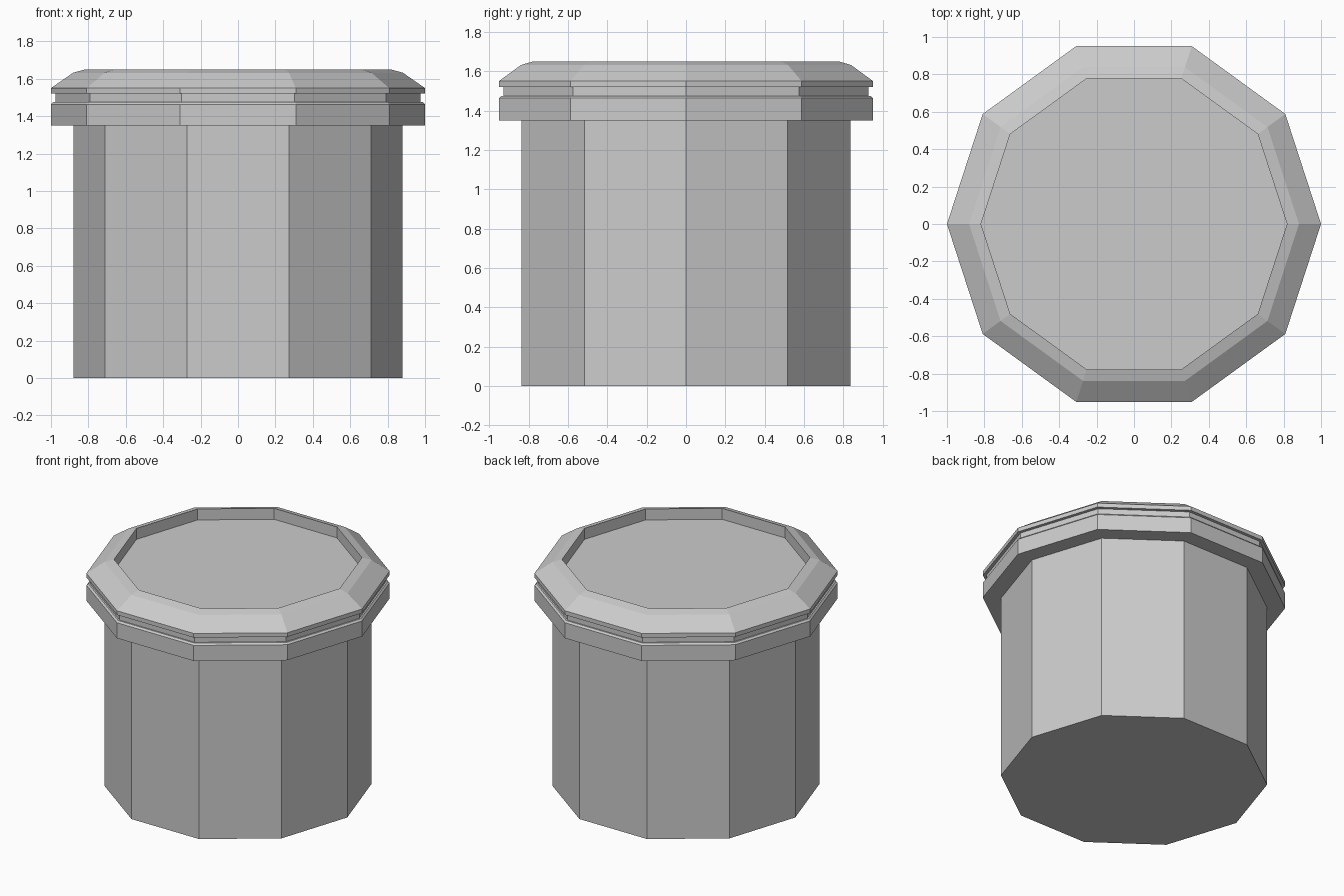
import bpy, bmesh, math

if "Cube" in bpy.data.objects:
    bpy.data.objects.remove(bpy.data.objects["Cube"])

SIDES = 10


def lathe(name, profile, cap_start=False, cap_end=False):
    """Sweep (radius, z) points around z as flat ten-sided rings."""
    bm = bmesh.new()
    rings = []
    for r, z in profile:
        rings.append([bm.verts.new((r * math.cos(i * math.tau / SIDES),
                                    r * math.sin(i * math.tau / SIDES), z))
                      for i in range(SIDES)])
    for a, b in zip(rings, rings[1:]):
        for i in range(SIDES):
            j = (i + 1) % SIDES
            bm.faces.new((a[i], a[j], b[j], b[i]))
    if cap_start:
        bm.faces.new(rings[0][::-1])
    if cap_end:
        bm.faces.new(rings[-1])
    mesh = bpy.data.meshes.new(name)
    bm.to_mesh(mesh)
    bm.free()
    obj = bpy.data.objects.new(name, mesh)
    bpy.context.collection.objects.link(obj)
    return obj


# Straight container body with a closed base
lathe("jar_body", [(0.88, 0), (0.88, 1.35)], cap_start=True)

# Lid: lower band, groove, upper band, sloped rim, recessed top panel
lathe("lid", [
    (0.88, 1.35), (1.0, 1.35), (1.0, 1.463), (0.988, 1.475),
    (0.977, 1.475), (0.977, 1.52), (1.0, 1.52), (1.0, 1.55),
    (0.882, 1.632), (0.818, 1.65), (0.818, 1.57),
], cap_end=True)
